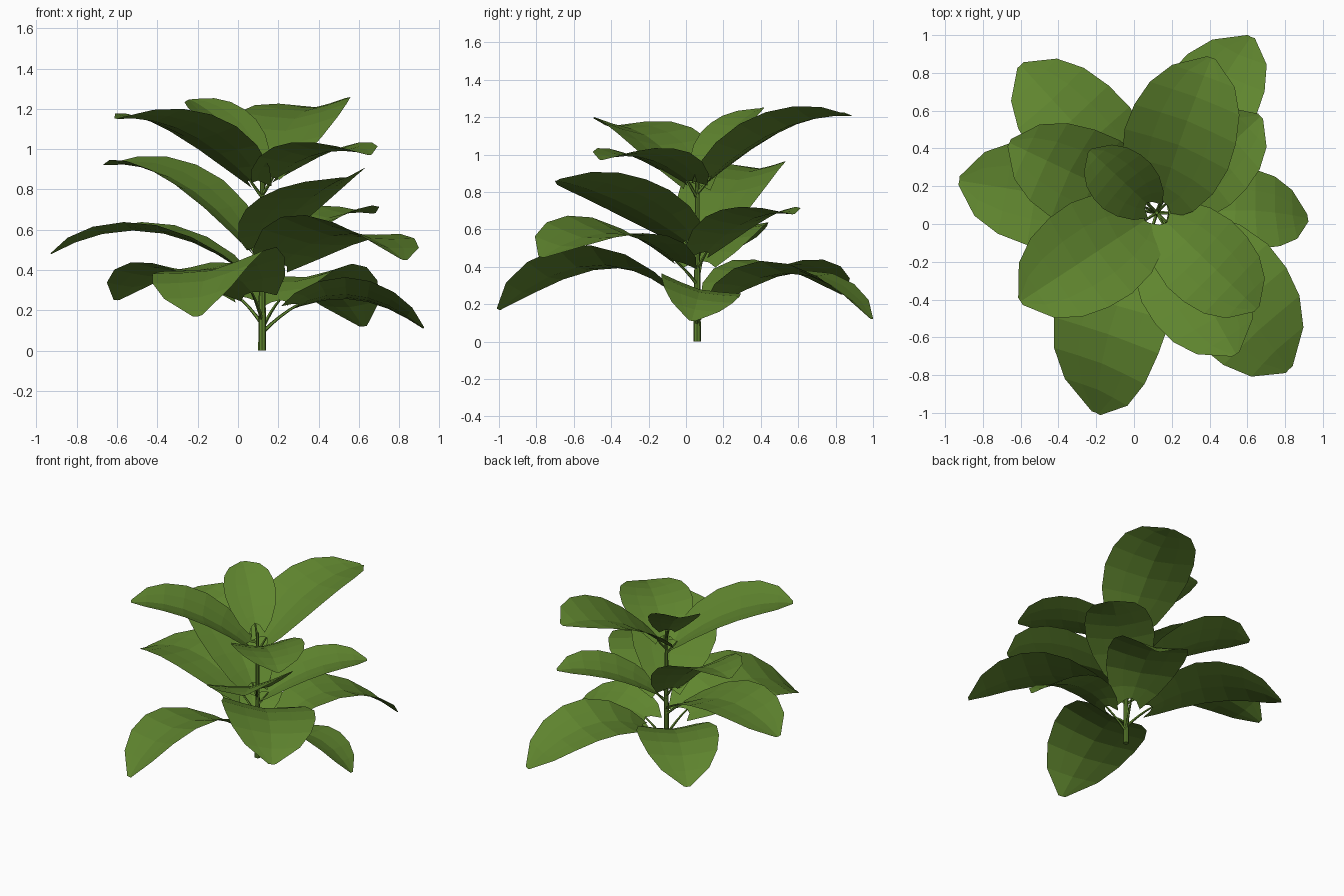
import bpy, bmesh, math
from mathutils import Vector, Matrix

if "Cube" in bpy.data.objects:
    bpy.data.objects.remove(bpy.data.objects["Cube"])

GREEN = bpy.data.materials.new("leaf green")
GREEN.diffuse_color = (0.116, 0.236, 0.028, 1)
GREEN.use_nodes = True
GREEN.node_tree.nodes["Principled BSDF"].inputs["Base Color"].default_value = GREEN.diffuse_color
STEM = Vector((0.12, 0.06, 0))   # stem axis


def finish(bm, name):
    me = bpy.data.meshes.new(name)
    bm.to_mesh(me)
    bm.free()
    me.materials.append(GREEN)
    ob = bpy.data.objects.new(name, me)
    bpy.context.collection.objects.link(ob)


def tube(name, pts, r0, r1, sides):
    """Tapered tube through the points."""
    bm = bmesh.new()
    rings = []
    last = len(pts) - 1
    for i, p in enumerate(pts):
        d = pts[min(i + 1, last)] - pts[max(i - 1, 0)]
        q = d.to_track_quat('Z', 'Y')
        r = r0 + (r1 - r0) * i / last
        rings.append([bm.verts.new(p + q @ Vector((r * math.cos(a), r * math.sin(a), 0)))
                      for a in (math.tau * k / sides for k in range(sides))])
    for a, b in zip(rings, rings[1:]):
        for k in range(sides):
            n = (k + 1) % sides
            bm.faces.new((a[k], a[n], b[n], b[k]))
    bm.faces.new(rings[0][::-1])
    bm.faces.new(rings[-1])
    finish(bm, name)


def bezier(a, c, b, t):
    return a * (1 - t) ** 2 + c * 2 * t * (1 - t) + b * t * t


# blade width at steps along the midrib
STEPS = (0, .09, .22, .38, .55, .72, .87, 1)
WIDTHS = (.3, .63, .88, 1, .98, .86, .6, .08)


def leaf(name, base_z, mid_z, tip, half, roll, sway=0):
    tip = Vector(tip)
    head = Vector((tip.x - STEM.x, tip.y - STEM.y, 0)).normalized()
    right = Vector((head.y, -head.x, 0))
    # lower leaves have longer stalks
    reach = .18 if base_z < .3 else .15 if base_z < .45 else .075
    base = STEM + head * reach + Vector((0, 0, base_z))
    mid = (base + tip) / 2 + right * sway
    mid.z = mid_z
    ctrl = mid * 2 - (base + tip) / 2
    cup = .2 if base_z > .45 else .15

    # arched, cupped blade with a heart-shaped base
    bm = bmesh.new()
    rows = []
    for u, w in zip(STEPS, WIDTHS):
        d = ((ctrl - base) * (1 - u) + (tip - ctrl) * u).normalized()
        side = Matrix.Rotation(-roll, 3, d) @ right
        up = side.cross(d).normalized()
        sweep = max(0, .08 - .27 * u)
        rows.append([bm.verts.new(bezier(base, ctrl, tip, u)
                                  + side * (s * w * half)
                                  + up * (cup * w * half * abs(s) ** 1.3)
                                  - d * (sweep * s * s))
                     for s in (-1, -.5, 0, .5, 1)])
    for a, e in zip(rows, rows[1:]):
        for k in range(4):
            bm.faces.new((a[k], a[k + 1], e[k + 1], e[k]))
    finish(bm, name)

    # stalk from the stem to the blade
    low = STEM + Vector((0, 0, base_z - .05 - .5 * reach))
    bend = STEM + head * reach * .5 + Vector((0, 0, base_z - .05))
    tube(name + "_stalk", [bezier(low, bend, base, k / 4) for k in range(5)], .01, .006, 5)


# main stem
tube("stem", [STEM + Vector((0, 0, .93 * k / 3)) for k in range(4)], .02, .01, 8)

# leaves: base height, middle height, tip, half width, roll, sideways sway
leaf("top_back_leaf", .88, 1.135, (.41, .88, 1.205), .295, .08, -.01)
leaf("top_small_leaf", .97, 1.14, (-.235, .39, 1.245), .175, .1)
leaf("top_left_leaf", .85, 1.09, (-.6, -.41, 1.15), .29, -.05)
leaf("top_right_leaf", .86, .98, (.65, -.45, .97), .245, 0)
leaf("middle_back_leaf", .48, .65, (.67, .57, .68), .235, 0)
leaf("middle_front_leaf", .54, .745, (.54, -.69, .86), .295, -.2)
leaf("middle_left_leaf", .53, .845, (-.66, .43, .92), .265, .05)
leaf("low_left_leaf", .43, .595, (-.925, .23, .48), .285, 0)
leaf("low_right_front_leaf", .43, .58, (.82, -.77, .45), .32, .15, -.02)
leaf("bottom_back_left_leaf", .27, .4, (-.6, .84, .25), .275, 0)
leaf("bottom_back_right_leaf", .25, .36, (.62, .99, .12), .265, .1, -.03)
leaf("bottom_right_leaf", .23, .27, (.92, .03, .11), .22, .25, -.03)
leaf("bottom_front_leaf", .29, .405, (-.2, -1, .17), .305, -.2, .06)
